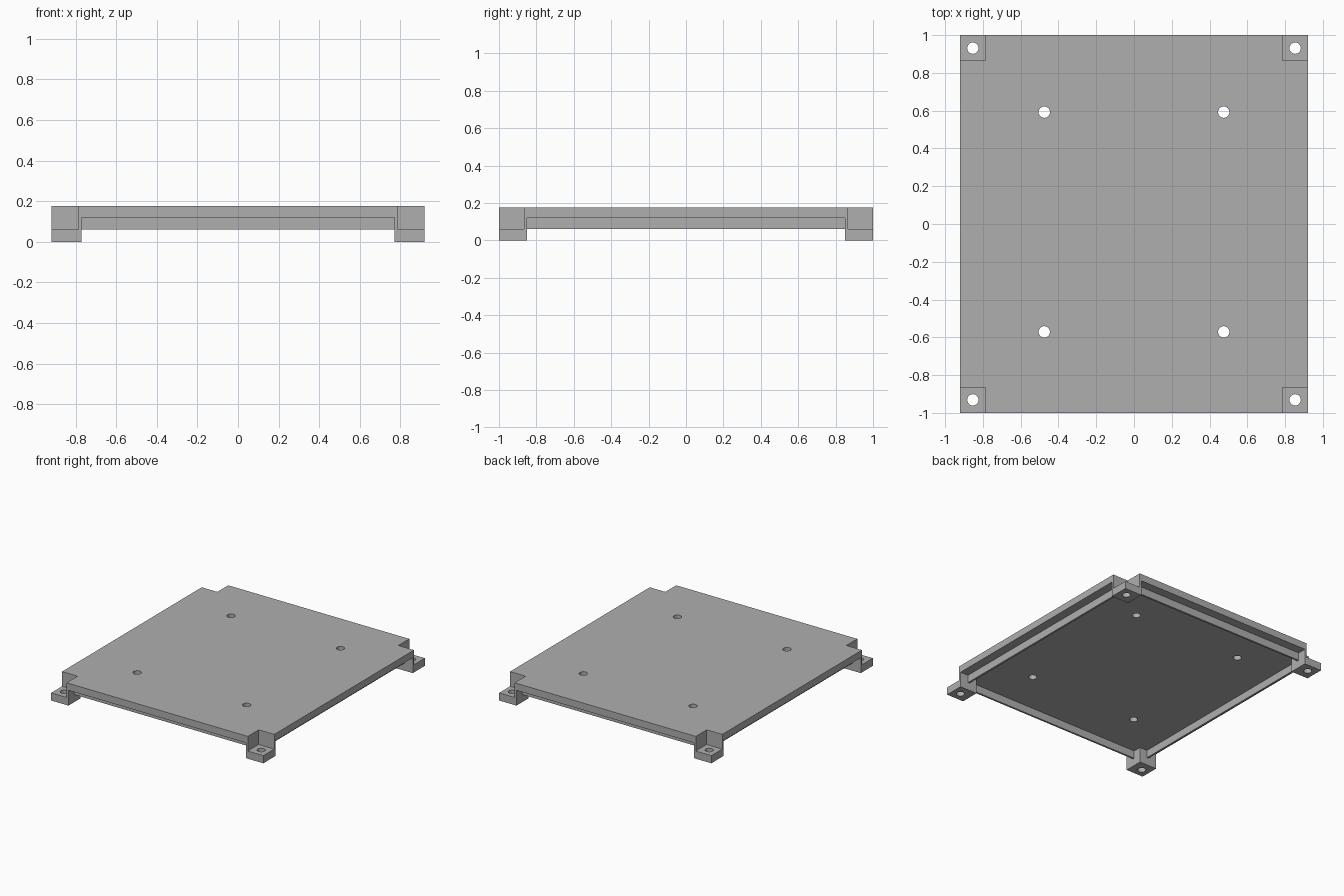
import bpy
import bmesh
from math import cos, sin, tau

cube = bpy.data.objects.get("Cube")
if cube:
    bpy.data.objects.remove(cube, do_unlink=True)

# Single grey material
grey = bpy.data.materials.new("plain grey")
grey.use_nodes = True
grey.diffuse_color = (0.43, 0.43, 0.43, 1)
grey.node_tree.nodes["Principled BSDF"].inputs["Base Color"].default_value = grey.diffuse_color

# Main dimensions
X, Y = 0.92, 1.0              # outer half sizes
FOOT, WALL = 0.15, 0.015      # foot size, thin wall thickness
NOTCH = FOOT - WALL
FOOT_TOP, PLATE_LOW, PLATE_TOP = 0.06, 0.12, 0.175
INSET = 0.07                  # how far the rails sit in from the edge
HOLE_R = 0.03


def circle(cx, cy, sides=32):
    return [(cx + HOLE_R * cos(tau * i / sides), cy + HOLE_R * sin(tau * i / sides))
            for i in range(sides)]


def rect(x0, y0, x1, y1):
    return [(x0, y0), (x1, y0), (x1, y1), (x0, y1)]


def prism(name, outline, z0, z1, holes=()):
    """Fill an outline with round holes and extrude it upward."""
    bm = bmesh.new()
    for loop in [outline] + [circle(*h) for h in holes]:
        vs = [bm.verts.new((x, y, z0)) for x, y in loop]
        for a, b in zip(vs, vs[1:] + vs[:1]):
            bm.edges.new((a, b))
    bmesh.ops.triangle_fill(bm, edges=bm.edges[:], use_beauty=True, use_dissolve=False)
    ext = bmesh.ops.extrude_face_region(bm, geom=bm.faces[:], use_keep_orig=True)
    top = [g for g in ext["geom"] if isinstance(g, bmesh.types.BMVert)]
    bmesh.ops.translate(bm, verts=top, vec=(0, 0, z1 - z0))
    bmesh.ops.recalc_face_normals(bm, faces=bm.faces[:])
    mesh = bpy.data.meshes.new(name)
    bm.to_mesh(mesh)
    bm.free()
    mesh.materials.append(grey)
    obj = bpy.data.objects.new(name, mesh)
    bpy.context.collection.objects.link(obj)
    return obj


# Top plate with notched corners and four through holes
nx, ny = X - NOTCH, Y - NOTCH
quarter = [(X, ny), (nx, ny), (nx, Y)]
plate = (quarter + [(-x, y) for x, y in reversed(quarter)]
         + [(-x, -y) for x, y in quarter] + [(x, -y) for x, y in reversed(quarter)])
prism("top_plate", plate, PLATE_LOW, PLATE_TOP,
      [(sx * 0.475, y) for sx in (-1, 1) for y in (0.592, -0.571)])

# Corner feet and the angled walls joining them to the plate
fx, fy = X - FOOT, Y - FOOT
angle = [(fx, fy), (X, fy), (X, ny), (nx, ny), (nx, Y), (fx, Y)]
for sx, side in ((1, "left"), (-1, "right")):
    for sy, end in ((1, "back"), (-1, "front")):
        prism(f"{end}_{side}_foot",
              [(sx * x, sy * y) for x, y in rect(fx, fy, X, Y)],
              0, FOOT_TOP, [(sx * 0.853, sy * 0.931)])
        prism(f"{end}_{side}_corner_wall",
              [(sx * x, sy * y) for x, y in angle], FOOT_TOP, PLATE_LOW)

# Thin rails under the plate, set in from its edges
rx, ry = X - INSET, Y - INSET
for s, end, side in ((1, "back", "left"), (-1, "front", "right")):
    prism(f"{end}_rail", rect(-fx, s * ry, fx, s * (ry - WALL)), FOOT_TOP, PLATE_LOW)
    prism(f"{side}_rail", rect(s * rx, -fy, s * (rx - WALL), fy), FOOT_TOP, PLATE_LOW)
